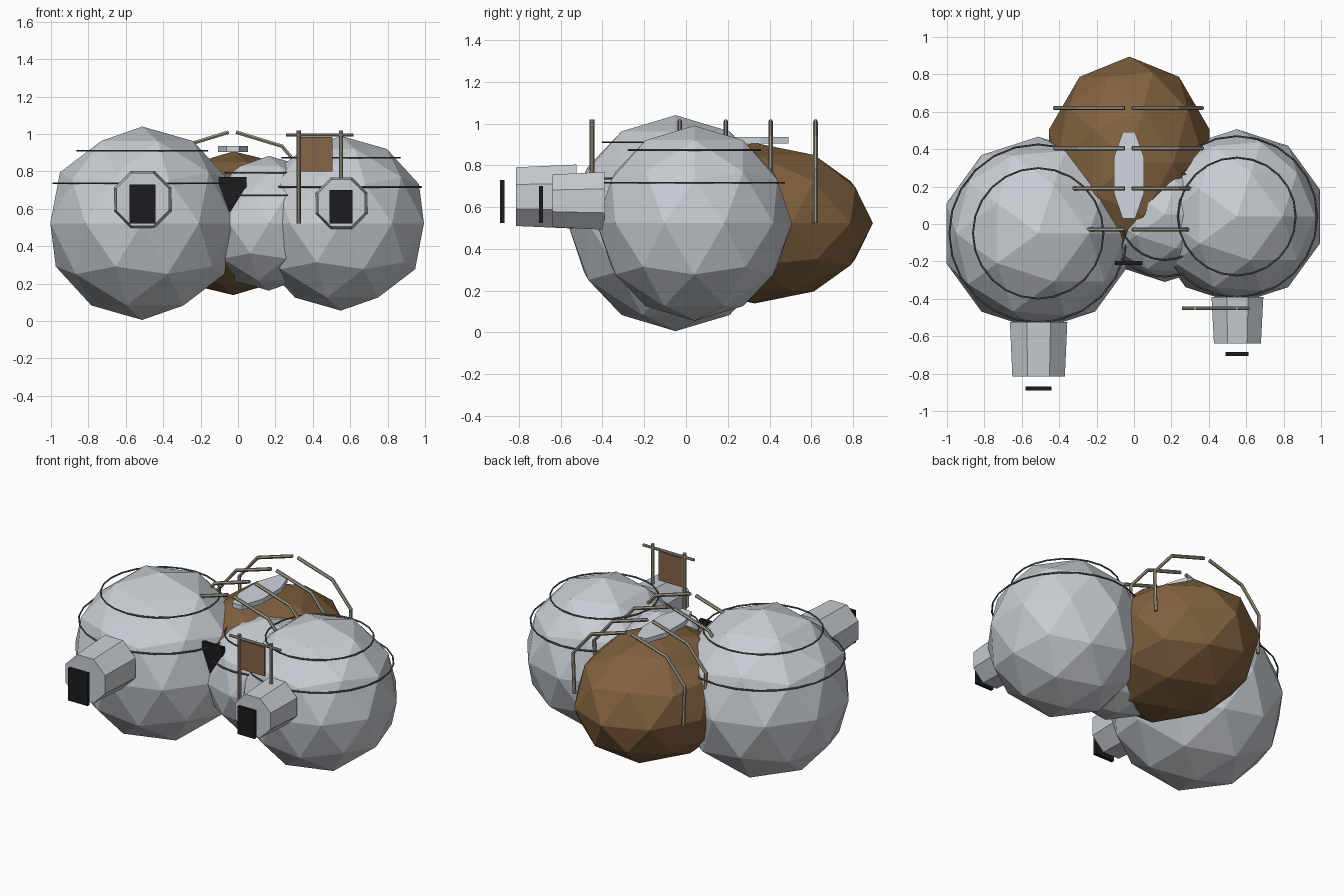
import bpy, math
from mathutils import Vector

if "Cube" in bpy.data.objects:
    bpy.data.objects.remove(bpy.data.objects["Cube"], do_unlink=True)


def material(name, r, g, b):
    m = bpy.data.materials.new(name)
    m.use_nodes = True
    m.diffuse_color = (r, g, b, 1)
    m.node_tree.nodes["Principled BSDF"].inputs["Base Color"].default_value = (r, g, b, 1)
    return m


SNOW = material("snow_grey", 0.58, 0.61, 0.65)
ICE = material("ice_pale", 0.62, 0.67, 0.73)
SEAM = material("seam_dark_grey", 0.12, 0.13, 0.14)
HIDE = material("hide_brown", 0.22, 0.12, 0.05)
PELT = material("pelt_brown", 0.24, 0.13, 0.065)
BONE = material("bone_tan", 0.38, 0.33, 0.25)
DARK = material("doorway_black", 0.012, 0.012, 0.013)
GROUND = 0.523


def finish(name, mat, scale=(1, 1, 1)):
    ob = bpy.context.object
    ob.name = name
    ob.scale = scale
    ob.data.materials.append(mat)
    return ob


def dome(name, mat, centre, r, scale=(1, 1, 1)):
    bpy.ops.mesh.primitive_ico_sphere_add(subdivisions=2, radius=r, location=centre)
    return finish(name, mat, scale)


def box(name, mat, x, y, z0, size):
    bpy.ops.mesh.primitive_cube_add(size=1, location=(x, y, z0 + size[2] / 2))
    return finish(name, mat, size)


def rod(name, mat, a, b, r):
    a, b = Vector(a), Vector(b)
    bpy.ops.mesh.primitive_cylinder_add(vertices=8, radius=r, depth=(b - a).length,
                                        location=(a + b) / 2)
    ob = finish(name, mat)
    ob.rotation_euler = (b - a).to_track_quat("Z", "Y").to_euler()
    return ob


# Snow domes with two seam rings each
domes = [("left_dome", 0.55, 0.04, 0.467), ("right_dome", -0.512, -0.05, 0.517),
         ("middle_dome", 0.165, 0.05, 0.36)]
for name, x, y, r in domes:
    dome(name, SNOW, (x, y, GROUND), r)
    for i, (h, w) in enumerate([(0.415, 0.92), (0.75, 0.675)]):
        bpy.ops.mesh.primitive_torus_add(major_segments=24, minor_segments=6,
                                         major_radius=r * w, minor_radius=0.005,
                                         location=(x, y, GROUND + r * h))
        finish(f"{name}_seam_{i + 1}", SEAM)

# Hide-covered hut behind
dome("hide_hut", HIDE, (-0.025, 0.33, GROUND), 0.452, (1, 1.25, 0.85))

# Tapered eight-sided entrance tunnels, pointing forwards
tunnels = [("right_tunnel", -0.51, -0.67, 0.65, 0.166, 0.152, 0.29),
           ("left_tunnel", 0.553, -0.515, 0.63, 0.15, 0.136, 0.25)]
for name, x, y, z, r_back, r_front, length in tunnels:
    bpy.ops.mesh.primitive_cone_add(vertices=8, radius1=r_back, radius2=r_front,
                                    depth=length, location=(x, y, z),
                                    rotation=(math.pi / 2, 0, 0))
    ob = finish(name, SNOW)
    ob.rotation_euler = (math.pi / 2, math.pi / 8, 0)

# Dark doorways
box("right_doorway", DARK, -0.51, -0.88, GROUND, (0.138, 0.022, 0.207))
box("left_doorway", DARK, 0.55, -0.695, GROUND, (0.122, 0.02, 0.178))
box("middle_doorway", DARK, -0.028, -0.208, GROUND, (0.145, 0.022, 0.247))

# Paired bone ribs over the hut
rib = [(0.02, 1.01), (0.265, 0.935), (0.395, 0.78), (0.385, GROUND)]
for i, y in enumerate([-0.03, 0.19, 0.405, 0.62]):
    for side, s in (("left", 1), ("right", -1)):
        cu = bpy.data.curves.new("rib", "CURVE")
        cu.dimensions = "3D"
        cu.bevel_depth = 0.011
        cu.bevel_resolution = 1
        cu.use_fill_caps = True
        sp = cu.splines.new("POLY")
        sp.points.add(len(rib) - 1)
        for p, (x, z) in zip(sp.points, rib):
            p.co = (-0.03 + s * x, y, z, 1)
        cu.materials.append(BONE)
        sp.use_smooth = False
        ob = bpy.data.objects.new(f"{side}_rib_{i + 1}", cu)
        bpy.context.collection.objects.link(ob)

# Ice skylight: a long, flat octagon
bpy.ops.mesh.primitive_cylinder_add(vertices=8, radius=1, depth=1, location=(-0.027, 0.26, 0.92))
bpy.context.object.rotation_euler.z = math.pi / 8
bpy.ops.object.transform_apply(location=False, rotation=True, scale=False)
finish("skylight", ICE, (0.087, 0.25, 0.03))

# Drying rack with a hanging pelt
for side, x in (("right", 0.325), ("left", 0.55)):
    rod(f"rack_{side}_post", BONE, (x, -0.45, GROUND), (x, -0.45, 1.02), 0.011)
rod("rack_bar", BONE, (0.257, -0.45, 0.995), (0.617, -0.45, 0.995), 0.009)
box("hanging_pelt", PELT, 0.42, -0.45, 0.80, (0.17, 0.009, 0.185))
